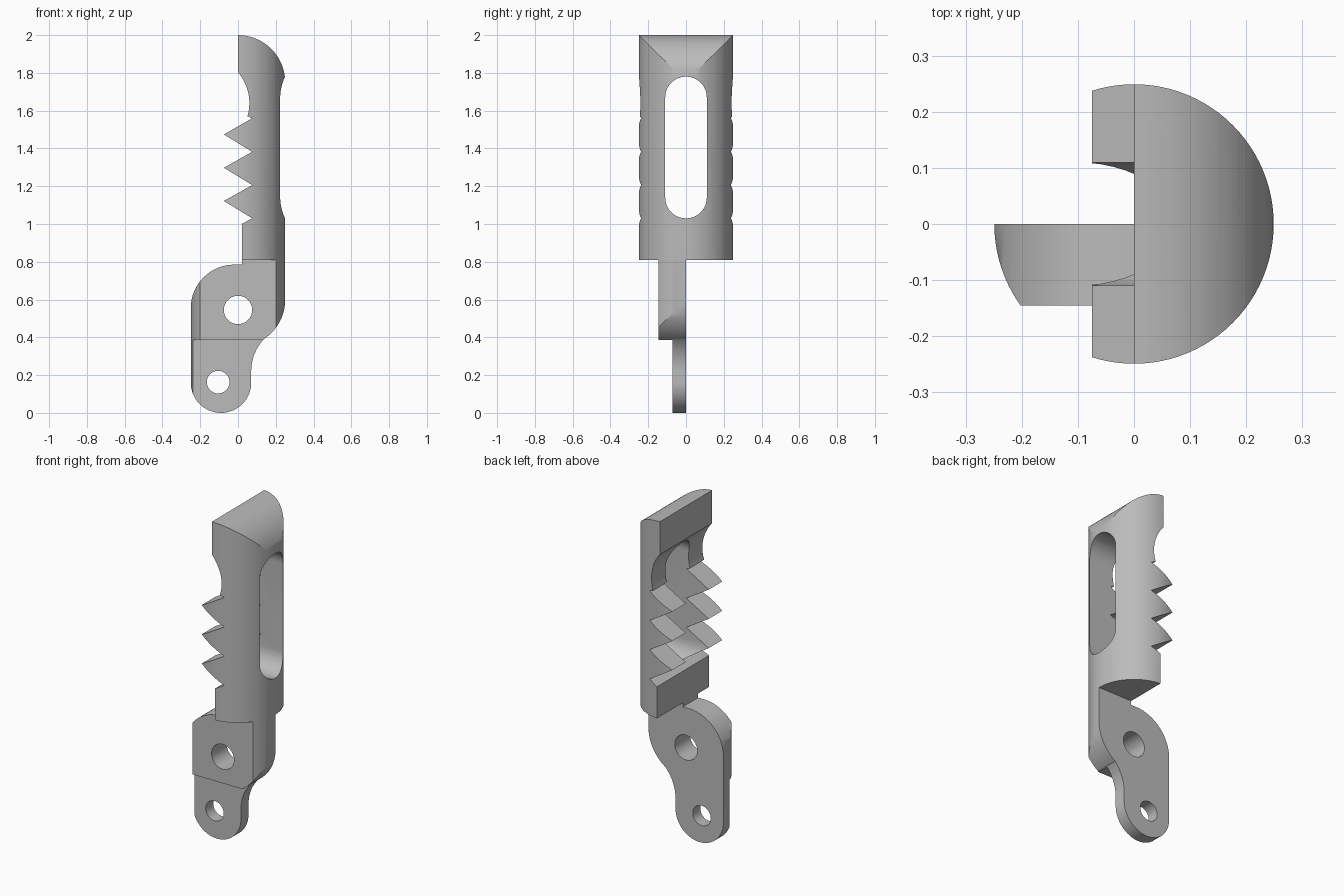
import bpy, bmesh
from math import sin, cos, radians
from mathutils import Vector

cube = bpy.data.objects.get("Cube")
if cube:
    bpy.data.objects.remove(cube)

RADIUS = 0.249

metal = bpy.data.materials.new("plain grey metal")
metal.use_nodes = True
grey = (0.5, 0.5, 0.5, 1)
metal.diffuse_color = grey
metal.node_tree.nodes["Principled BSDF"].inputs["Base Color"].default_value = grey


def arc(cx, cz, r, start, end, steps=16):
    """Points along an arc, angles in degrees."""
    angles = [radians(start + (end - start) * i / steps) for i in range(steps + 1)]
    return [(cx + r * cos(a), cz + r * sin(a)) for a in angles]


def prism(name, points, axis, low, high):
    """Extrude a flat profile along x, y or z; the profile uses the other two axes."""
    def place(p, depth):
        co = list(p)
        co.insert("xyz".index(axis), depth)
        return Vector(co)
    bm = bmesh.new()
    face = bm.faces.new([bm.verts.new(place(p, low)) for p in points])
    new = bmesh.ops.extrude_face_region(bm, geom=[face])["geom"]
    shift = place((0, 0), high - low)
    bmesh.ops.translate(bm, vec=shift, verts=[g for g in new if isinstance(g, bmesh.types.BMVert)])
    bmesh.ops.recalc_face_normals(bm, faces=bm.faces)
    mesh = bpy.data.meshes.new(name)
    bm.to_mesh(mesh)
    bm.free()
    mesh.materials.append(metal)
    obj = bpy.data.objects.new(name, mesh)
    bpy.context.collection.objects.link(obj)
    return obj


def box(name, x, y, z):
    return prism(name, [(x[0], y[0]), (x[1], y[0]), (x[1], y[1]), (x[0], y[1])], "z", *z)


def boolean(target, tool, operation):
    """Apply a boolean and throw the helper away."""
    mod = target.modifiers.new(operation, "BOOLEAN")
    mod.operation, mod.object, mod.solver = operation, tool, "EXACT"
    bpy.context.view_layer.objects.active = target
    bpy.ops.object.modifier_apply(modifier=mod.name)
    bpy.data.objects.remove(tool)


# Side outline: rounded nose, then the outer edge beyond the round bar
outline = arc(0, 1.75, 0.25, 90, 6) + [(0.3, 1.75), (0.3, 0.6)]
# Lower shoulder, concave waist and rounded tang end
outline += arc(0, 0.6, 0.25, 0, -57.5)
outline += arc(0.32, 0.22, 0.25, 138, 180)
outline += arc(-0.09, 0.16, 0.16, 0, -180, 32)
# Pivot shoulder and flat back of the jaw
outline += arc(-0.02, 0.555, 0.23, 180, 90)
outline += [(0.02, 0.785), (0.02, 1.0)]
# Three saw teeth
for i in range(3):
    z = 1.03 + 0.176 * i
    outline += [(0.075, z), (-0.075, z + 0.092)]
outline += [(0.075, 1.56), (0.05, 1.57)]
# Scooped hollow under the nose
outline += arc(-0.19, 1.64, 0.25, -16, 40.5)

# Jaw body: the outline limited to a round bar
jaw = prism("clamp_jaw", outline, "y", -0.3, 0.3)
bar = prism("round_bar", arc(0, 0, RADIUS, 0, 360, 96)[:-1], "z", -0.1, 2.1)
boolean(jaw, bar, "INTERSECT")

# Cut the sides away to leave the neck, and the front again for the thin tang
wide = (-0.4, 0.4)
boolean(jaw, box("back_cut", wide, (0, 0.4), (-0.2, 0.81)), "DIFFERENCE")
boolean(jaw, box("neck_cut", wide, (-0.4, -0.145), (-0.2, 0.81)), "DIFFERENCE")
boolean(jaw, box("tang_cut", wide, (-0.4, -0.072), (-0.2, 0.385)), "DIFFERENCE")

# Long rounded slot through the jaw
slot = arc(0, 1.67, 0.11, 0, 180, 24) + arc(0, 1.14, 0.11, 180, 360, 24)
boolean(jaw, prism("slot_cut", slot, "x", -0.4, 0.4), "DIFFERENCE")

# Pivot hole and pin hole
for x, z, r in ((0, 0.545, 0.075), (-0.105, 0.163, 0.06)):
    hole = prism("hole_cut", arc(x, z, r, 0, 360, 40)[:-1], "y", -0.4, 0.4)
    boolean(jaw, hole, "DIFFERENCE")

# Smooth round faces, crisp machined edges
bpy.ops.object.select_all(action="DESELECT")
jaw.select_set(True)
bpy.context.view_layer.objects.active = jaw
bpy.ops.object.shade_smooth_by_angle(angle=radians(25))
